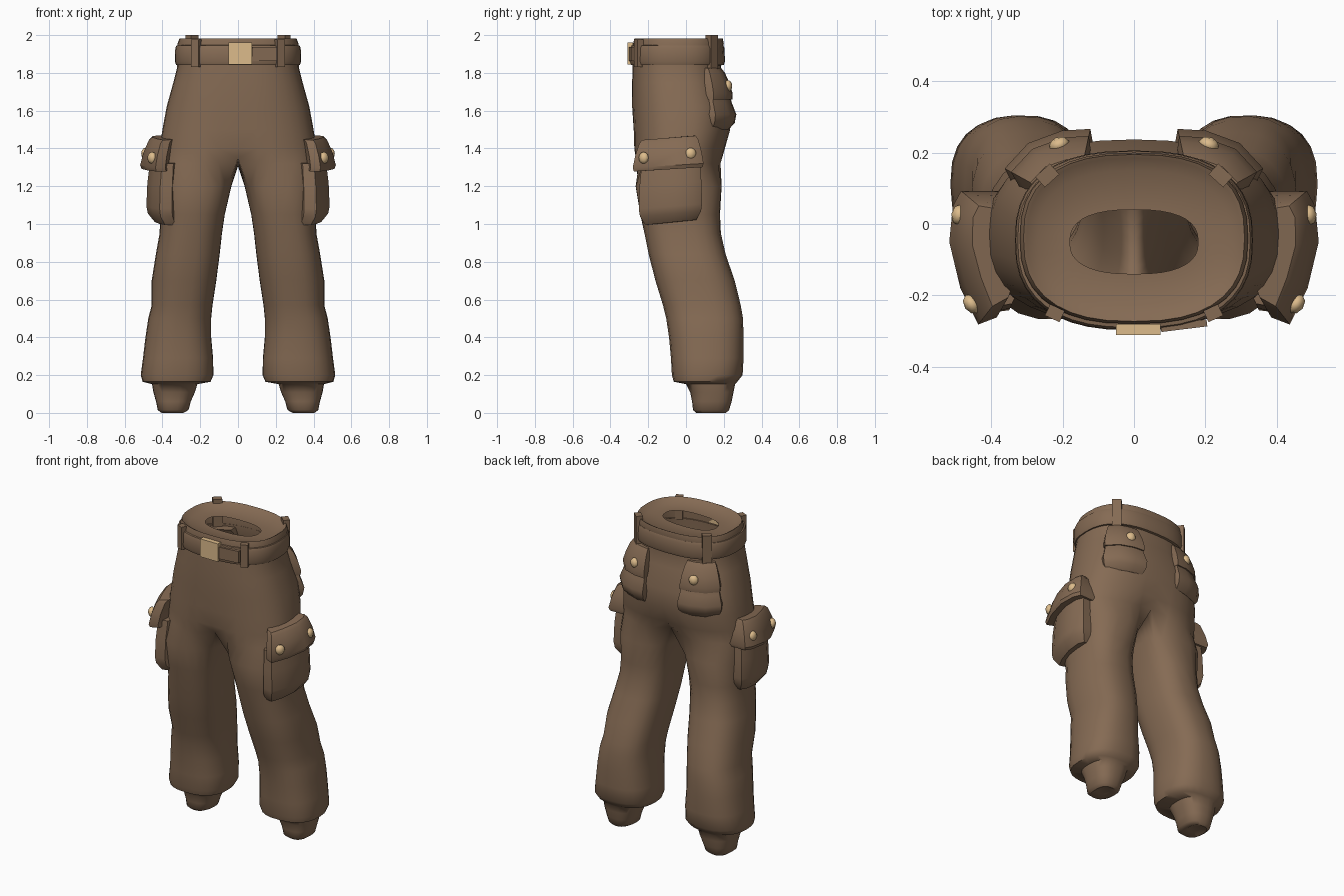
import bpy, bmesh, math
from mathutils import Matrix, Vector

if "Cube" in bpy.data.objects:
    bpy.data.objects.remove(bpy.data.objects["Cube"])


def material(name, rgb):
    m = bpy.data.materials.new(name)
    m.diffuse_color = (*rgb, 1)
    m.use_nodes = True
    m.node_tree.nodes["Principled BSDF"].inputs["Base Color"].default_value = m.diffuse_color
    return m


CLOTH = material("brown cloth", (0.235, 0.146, 0.088))
BRASS = material("tan brass", (0.72, 0.5, 0.26))


def finish(name, bm, mat, mirror=False, angle=40):
    me = bpy.data.meshes.new(name)
    bm.to_mesh(me)
    bm.free()
    me.materials.append(mat)
    ob = bpy.data.objects.new(name, me)
    bpy.context.collection.objects.link(ob)
    bpy.ops.object.select_all(action='DESELECT')
    ob.select_set(True)
    bpy.context.view_layer.objects.active = ob
    bpy.ops.object.shade_smooth_by_angle(angle=math.radians(angle))
    if mirror:
        m = ob.modifiers.new("mirror", 'MIRROR')
        m.use_axis = (True, False, False)
        m.merge_threshold = 0.002
    return ob


def spow(v, p):
    return math.copysign(abs(v) ** p, v)


def arc(x0, x1, y0, y1, z, a0, a1, n, p=0.8):
    """Points on a rounded-box outline between two angles (degrees)."""
    cx, cy, w, d = (x0 + x1) / 2, (y0 + y1) / 2, (x1 - x0) / 2, (y1 - y0) / 2
    out = []
    for i in range(n):
        t = math.radians(a0 + (a1 - a0) * i / (n - 1))
        out.append((cx + w * spow(math.cos(t), p), cy + d * spow(math.sin(t), p), z))
    return out


def skin(bm, up, low, closed):
    n = len(up)
    for j in range(n if closed else n - 1):
        k = (j + 1) % n
        bm.faces.new((low[j], low[k], up[k], up[j]))


def loft(rows, cap=True):
    """Closed rings listed from top to bottom."""
    bm = bmesh.new()
    vs = [[bm.verts.new(c) for c in r] for r in rows]
    for a, b in zip(vs, vs[1:]):
        skin(bm, a, b, True)
    if cap:
        bm.faces.new(vs[0])
        bm.faces.new(vs[-1][::-1])
    return bm


# Trousers: half a trunk (open waist funnel down to crotch) plus one leg, mirrored
TRUNK = [  # z, half width, front y, back y, inward dent on the centre line
    (1.955, 0.18, -0.14, 0.04, 0), (1.955, 0.27, -0.23, 0.15, 0), (1.977, 0.3, -0.265, 0.185, 0),
    (1.982, 0.31, -0.273, 0.195, 0), (1.955, 0.32, -0.28, 0.2, 0), (1.9, 0.32, -0.28, 0.19, 0),
    (1.83, 0.322, -0.283, 0.185, 0), (1.75, 0.342, -0.285, 0.2, 0), (1.62, 0.378, -0.285, 0.237, 0),
    (1.5, 0.4, -0.28, 0.237, 0.005), (1.4, 0.415, -0.28, 0.212, 0.02), (1.32, 0.42, -0.275, 0.195, 0.06)]
LEG = [  # z, inner x, outer x, front y, back y
    (1.2, 0.035, 0.42, -0.268, 0.19), (1.05, 0.07, 0.412, -0.242, 0.18),
    (0.95, 0.085, 0.415, -0.22, 0.185), (0.84, 0.097, 0.435, -0.198, 0.21),
    (0.7, 0.115, 0.457, -0.162, 0.258), (0.57, 0.135, 0.457, -0.122, 0.29),
    (0.5, 0.142, 0.475, -0.105, 0.302), (0.4, 0.142, 0.49, -0.09, 0.305),
    (0.29, 0.132, 0.503, -0.08, 0.305), (0.2, 0.13, 0.515, -0.075, 0.3),
    (0.165, 0.145, 0.505, -0.065, 0.272), (0.152, 0.215, 0.455, 0.0, 0.26),
    (0.11, 0.228, 0.448, 0.022, 0.252), (0.06, 0.25, 0.434, 0.032, 0.242),
    (0.015, 0.262, 0.425, 0.037, 0.228), (0.0, 0.29, 0.405, 0.055, 0.212),
    (0.012, 0.315, 0.375, 0.1, 0.17)]
NO, NI = 19, 9
bm = bmesh.new()
add = bm.verts.new
rows = []
for z, w, yf, yb, dent in TRUNK:
    row = []
    for x, y, _ in arc(-w, w, yf, yb, z, -90, 90, NO):
        g = math.exp(-(x / 0.09) ** 2) * dent
        row.append(add((x, y - math.copysign(g * 0.6, y), z + (0.5 * g if dent > 0.03 else 0))))
    rows.append(row)
for a, b in zip(rows, rows[1:]):
    skin(bm, a, b, False)
saddle = []
back, front = rows[-1][-1].co, rows[-1][0].co
for i in range(1, NI + 1):
    c = back.lerp(front, i / (NI + 1))
    saddle.append(add((0, c.y, c.z - 0.045 * math.sin(math.pi * i / (NI + 1)))))
prev = rows[-1] + saddle
for i, (z, x0, x1, y0, y1) in enumerate(LEG):
    a = max(130, 146 - 8 * i)
    pts = arc(x0, x1, y0, y1, z, -a, a, NO) + arc(x0, x1, y0, y1, z, a, 360 - a, NI + 2)[1:-1]
    cur = [add(c) for c in pts]
    skin(bm, prev, cur, True)
    prev = cur
bm.faces.new(prev[::-1])
finish("trousers", bm, CLOTH, True, 55)


# Belt around the waistband
def band(z, g):
    return arc(-0.318 - g, 0.318 + g, -0.282 - g, 0.19 + g, z, 0, 351, 40)


finish("belt", loft([band(1.948, -0.01), band(1.945, 0.008), band(1.93, 0.014),
                     band(1.86, 0.016), band(1.842, 0.01), band(1.84, -0.005)], False), CLOTH)


def block(size, loc, turn=0):
    b = bmesh.new()
    bmesh.ops.create_cube(b, size=1)
    b.transform(Matrix.Translation(loc) @ Matrix.Rotation(math.radians(turn), 4, 'Z')
                @ Matrix.Diagonal((*size, 1)))
    return b


finish("buckle", block((0.125, 0.03, 0.115), (0.012, -0.296, 1.903)), BRASS)
finish("belt_end", block((0.13, 0.02, 0.075), (0.14, -0.285, 1.9), 7), CLOTH)
finish("front_belt_loop", block((0.045, 0.035, 0.145), (0.222, -0.25, 1.905), 25), CLOTH, True)
finish("back_belt_loop", block((0.055, 0.04, 0.19), (0.243, 0.136, 1.905), -42), CLOTH, True)


# Pockets: plan outlines lofted by height; each level pulls the outer points inward
def pocket(name, plan, levels, centre, slope=0.0):
    """levels: z, pull toward the centre; slope raises z along y."""
    rings = []
    for z, pull in levels:
        ring = []
        for x, y in plan:
            d = (Vector(centre) - Vector((x, y))).normalized() * pull
            ring.append((x + d.x, y + d.y, z + slope * y))
        rings.append(ring)
    finish(name, loft(rings), CLOTH, True, 35)


CARGO = [(0.33, -0.2), (0.35, -0.242), (0.415, -0.25), (0.455, -0.18), (0.485, -0.06),
         (0.48, 0.04), (0.455, 0.085), (0.36, 0.085)]
FLAP = [(0.37, -0.2), (0.385, -0.262), (0.437, -0.282), (0.487, -0.18), (0.518, -0.05),
        (0.508, 0.05), (0.485, 0.093), (0.36, 0.093)]
pocket("cargo_pocket", CARGO, [(1.34, 0.02), (1.22, 0.005), (1.1, 0.0), (1.06, 0.008),
                               (1.015, 0.045)], (0.28, -0.08), 0.08)
pocket("cargo_flap", FLAP, [(1.462, 0.065), (1.445, 0.045), (1.38, 0.017), (1.315, 0.0),
                            (1.295, 0.008)], (0.28, -0.08), 0.06)
SEAT = [(0.115, 0.19), (0.125, 0.255), (0.2, 0.25), (0.29, 0.217), (0.352, 0.15), (0.32, 0.09)]
pocket("back_pocket", SEAT, [(1.7, 0.03), (1.64, 0.012), (1.58, -0.012), (1.535, -0.003),
                             (1.5, 0.03)], (0.17, 0.05))
pocket("back_flap", SEAT, [(1.825, 0.07), (1.8, 0.05), (1.745, 0.025), (1.69, 0.008),
                           (1.66, 0.01)], (0.17, 0.05))

# Buttons: flattened beads facing outward
for name, loc, turn in (("front_cargo_button", (0.455, -0.224, 1.35), -35),
                        ("rear_cargo_button", (0.49, 0.025, 1.372), 5),
                        ("back_button", (0.21, 0.222, 1.73), 68)):
    b = bmesh.new()
    bmesh.ops.create_uvsphere(b, u_segments=8, v_segments=6, radius=0.03)
    b.transform(Matrix.Translation(loc) @ Matrix.Rotation(math.radians(turn), 4, 'Z')
                @ Matrix.Diagonal((0.75, 1, 1.05, 1)))
    finish(name, b, BRASS, True, 60)
